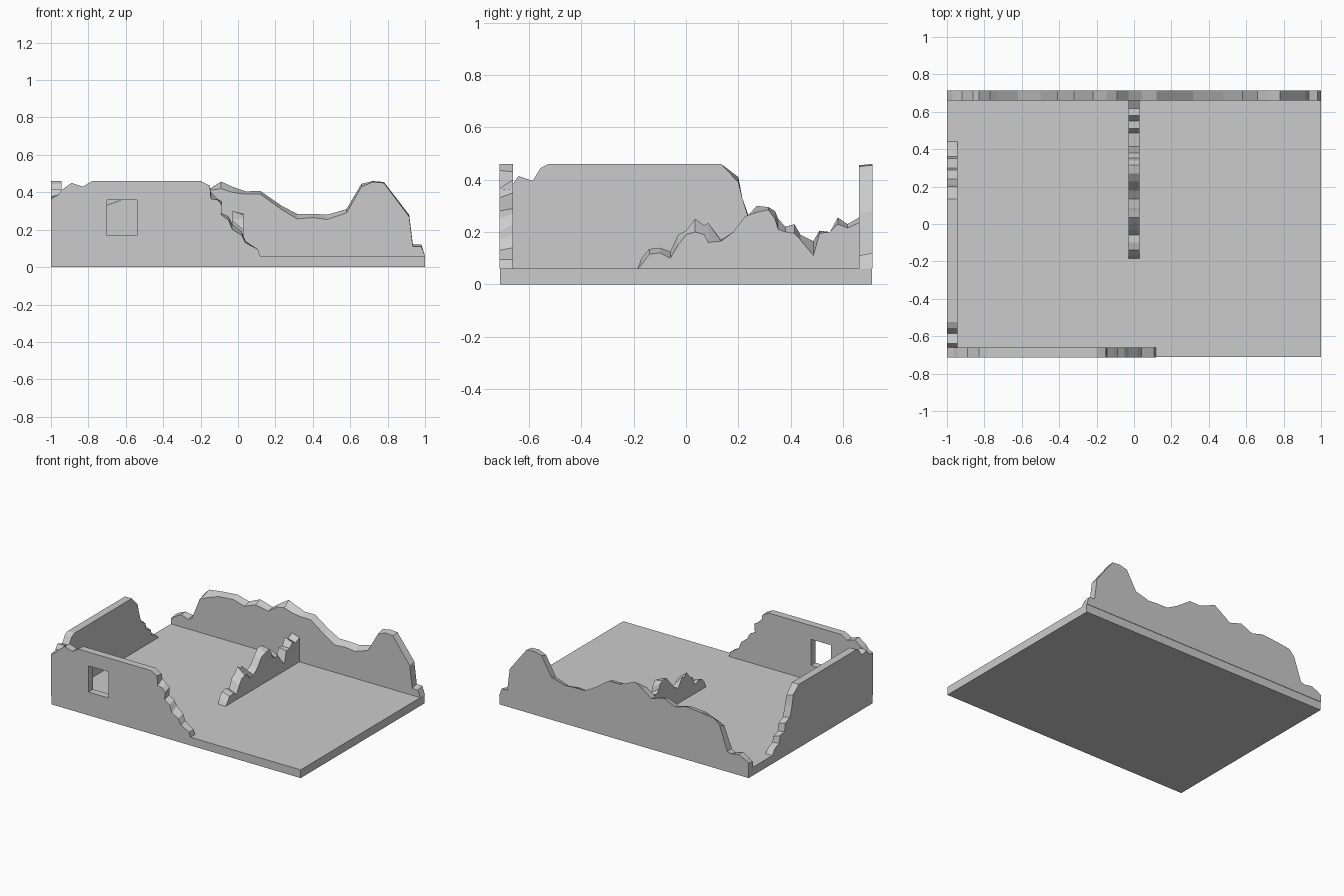
import bpy, bmesh

FLOOR = 0.06


def box(name, x0, x1, y0, y1, z0, z1):
    bm = bmesh.new()
    bmesh.ops.create_cube(bm, size=1)
    for v in bm.verts:
        v.co = ((x0 + x1) / 2 + v.co.x * (x1 - x0),
                (y0 + y1) / 2 + v.co.y * (y1 - y0),
                (z0 + z1) / 2 + v.co.z * (z1 - z0))
    return finish(name, bm)


def finish(name, bm):
    bmesh.ops.recalc_face_normals(bm, faces=bm.faces[:])
    me = bpy.data.meshes.new(name)
    bm.to_mesh(me)
    bm.free()
    ob = bpy.data.objects.new(name, me)
    bpy.context.collection.objects.link(ob)
    return ob


def wall(name, axis, near, far, profile):
    """Broken wall: profile rows are (position, height near, height far)."""
    bm = bmesh.new()

    def side(across, col):
        pts = [(p[0], p[col]) for p in profile]
        pts += [(profile[-1][0], FLOOR), (profile[0][0], FLOOR)]
        # drop the duplicate corner where the break runs down to the floor
        return [bm.verts.new((t, across, z) if axis == 'x' else (across, t, z))
                for t, z in pts]

    a, b = side(near, 1), side(far, 2)
    bm.faces.new(a)
    bm.faces.new(b[::-1])
    for i in range(len(a)):
        j = (i + 1) % len(a)
        bm.faces.new((a[i], b[i], b[j], a[j]))
    bmesh.ops.remove_doubles(bm, verts=bm.verts[:], dist=0.0005)
    return finish(name, bm)


# Floor slab
box("floor", -1, 1, -0.71, 0.71, 0, FLOOR)

# Back wall
wall("back_wall", 'x', 0.66, 0.713, [
    (-1, .10, .11), (-.97, .12, .13), (-.92, .15, .15), (-.86, .13, .14),
    (-.83, .15, .15), (-.77, .30, .32), (-.73, .32, .36), (-.62, .36, .375),
    (-.5, .37, .385), (-.41, .345, .36), (-.32, .38, .40), (-.22, .36, .37),
    (-.15, .41, .42), (-.09, .42, .457), (-.03, .40, .43), (.04, .39, .405),
    (.12, .39, .407), (.23, .31, .33), (.315, .258, .285), (.40, .265, .285),
    (.475, .255, .28), (.58, .29, .31), (.66, .43, .445), (.72, .455, .46),
    (.78, .45, .455), (.915, .27, .28), (.935, .11, .12), (.98, .11, .12),
    (1, .06, .061)])

# Front wall with a stepped break on its right end
front = wall("front_wall", 'x', -0.713, -0.66, [
    (-1, .365, .375), (-.965, .385, .385), (-.945, .41, .41), (-.89, .45, .45),
    (-.83, .43, .43), (-.78, .46, .46), (-.2, .46, .46), (-.15, .435, .43),
    (-.145, .365, .40), (-.11, .36, .365), (-.085, .33, .35), (-.09, .28, .29),
    (-.05, .25, .27), (-.03, .20, .23), (.02, .17, .19), (.04, .13, .14),
    (.107, .095, .095), (.117, .06, .06)])

# Window opening
cutter = box("window_cutter", -.70, -.54, -.8, -.6, .17, .36)
cutter.hide_render = True
cutter.hide_set(True)
cut = front.modifiers.new("window", 'BOOLEAN')
cut.object = cutter
cut.solver = 'EXACT'

# Left wall, broken at its back end
wall("left_wall", 'y', -1, -0.945, [
    (-.66, .385, .385), (-.64, .414, .414), (-.586, .395, .395),
    (-.555, .445, .445), (-.525, .46, .46), (.134, .46, .46),
    (.2, .41, .39), (.215, .33, .33), (.24, .26, .25), (.29, .24, .22),
    (.30, .18, .17), (.35, .17, .15), (.36, .12, .11), (.41, .10, .09),
    (.44, .06, .06)])

# Low ruined inner wall
wall("inner_wall", 'y', -0.03, 0.03, [
    (-.185, .06, .06), (-.17, .10, .075), (-.14, .135, .115), (-.10, .14, .12),
    (-.06, .125, .10), (-.03, .19, .15), (0, .205, .19), (.035, .25, .20),
    (.07, .225, .19), (.085, .235, .16), (.134, .17, .165), (.18, .20, .20),
    (.226, .25, .26), (.27, .30, .275), (.315, .295, .285), (.34, .28, .25),
    (.352, .25, .21), (.38, .22, .20), (.414, .23, .195), (.437, .19, .17),
    (.487, .165, .11), (.51, .205, .195), (.55, .20, .20), (.58, .255, .23),
    (.617, .23, .215), (.66, .255, .235)])
